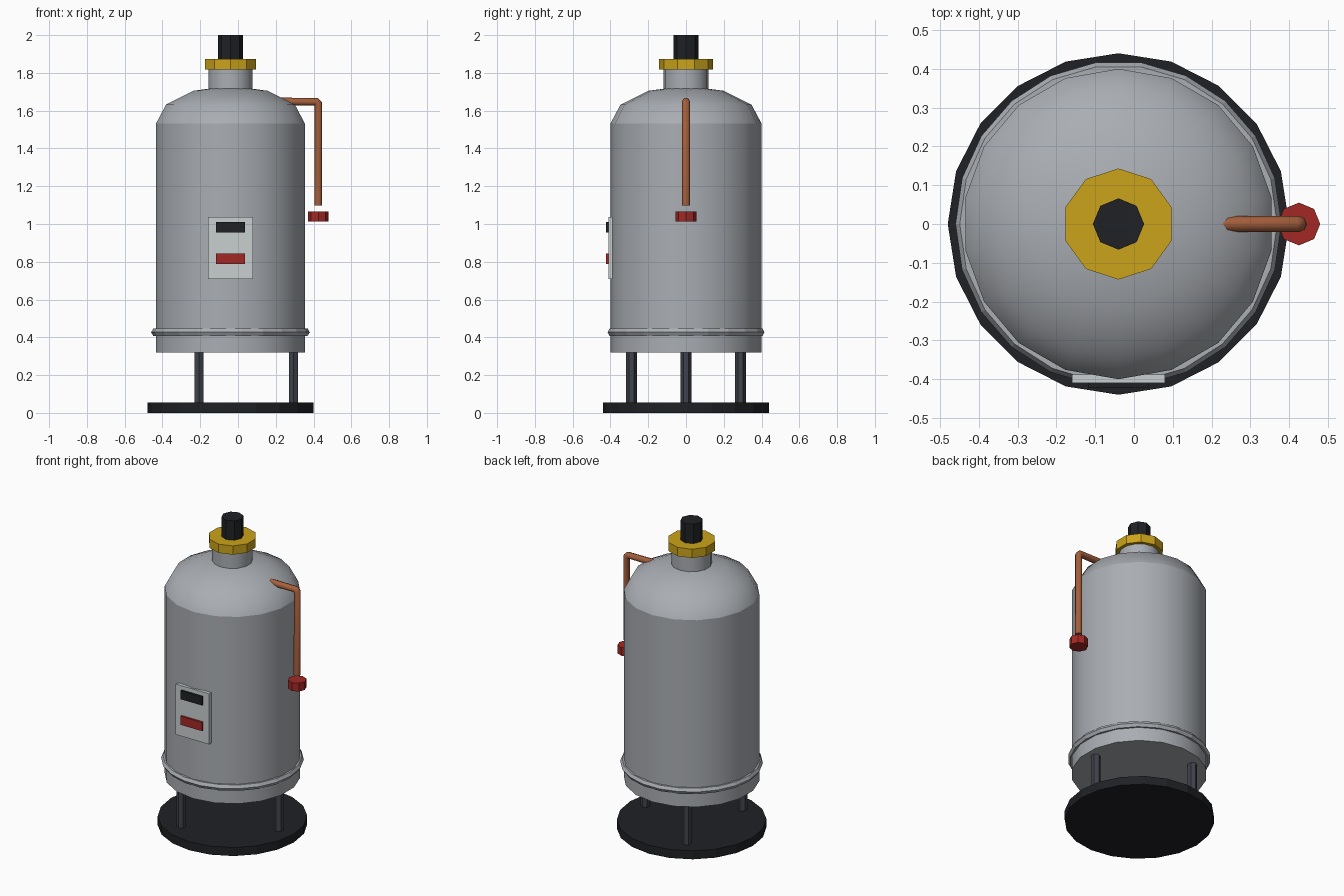
import bpy, bmesh, math

if "Cube" in bpy.data.objects:
    bpy.data.objects.remove(bpy.data.objects["Cube"])

CX = -0.04  # tank axis


def material(name, r, g, b):
    m = bpy.data.materials.new(name)
    m.diffuse_color = (r, g, b, 1)
    m.use_nodes = True
    m.node_tree.nodes["Principled BSDF"].inputs["Base Color"].default_value = m.diffuse_color
    return m


STEEL = material("steel", 0.40, 0.42, 0.45)
BLACK = material("black", 0.014, 0.015, 0.018)
DARK = material("dark_steel", 0.05, 0.056, 0.07)
YELLOW = material("yellow", 0.60, 0.37, 0.01)
COPPER = material("copper", 0.38, 0.115, 0.045)
RED = material("red", 0.36, 0.022, 0.018)
PALE = material("pale_grey", 0.58, 0.62, 0.62)


def finish(name, mat, smooth=False):
    o = bpy.context.object
    o.name = name
    o.data.materials.append(mat)
    if smooth:
        bpy.ops.object.shade_smooth_by_angle(angle=math.radians(35))
    return o


def cyl(name, x, y, z0, z1, r, n, mat, smooth=False):
    bpy.ops.mesh.primitive_cylinder_add(vertices=n, radius=r, depth=z1 - z0,
                                        location=(x, y, (z0 + z1) / 2))
    return finish(name, mat, smooth)


def box(name, x, y0, y1, z0, z1, w, mat):
    bpy.ops.mesh.primitive_cube_add(size=1, location=(x, (y0 + y1) / 2, (z0 + z1) / 2))
    bpy.context.object.scale = (w, y1 - y0, z1 - z0)
    return finish(name, mat)


# Base plate and three legs
cyl("base_plate", CX, 0, 0, 0.055, 0.44, 20, BLACK)
for i in range(3):
    a = i * math.tau / 3
    cyl(f"leg_{i + 1}", CX + 0.333 * math.cos(a), 0.333 * math.sin(a),
        0.05, 0.33, 0.028, 6, DARK)

# Tank body, band and domed top
cyl("tank_body", CX, 0, 0.32, 1.532, 0.40, 18, STEEL, True)
bpy.ops.mesh.primitive_torus_add(major_segments=22, minor_segments=6, major_radius=0.398,
                                 minor_radius=0.022, location=(CX, 0, 0.427))
finish("lower_band", STEEL)
bpy.ops.mesh.primitive_uv_sphere_add(segments=18, ring_count=6, radius=0.40,
                                     location=(CX, 0, 1.532))
dome = bpy.context.object
dome.scale.z = 0.5
bm = bmesh.new()
bm.from_mesh(dome.data)
bmesh.ops.delete(bm, geom=[v for v in bm.verts if v.co.z < -0.01], context='VERTS')
bm.to_mesh(dome.data)
bm.free()
finish("dome", STEEL, True)

# Neck, collar and cap
cyl("neck", CX, 0, 1.68, 1.82, 0.119, 14, STEEL, True)
cyl("collar", CX, 0, 1.817, 1.874, 0.143, 10, YELLOW)
cyl("cap", CX, 0, 1.87, 2.0, 0.066, 8, BLACK)

# Bent outlet pipe
cu = bpy.data.curves.new("outlet_pipe", 'CURVE')
cu.dimensions = '3D'
cu.bevel_depth = 0.021
cu.bevel_resolution = 2
cu.use_fill_caps = True
sp = cu.splines.new('POLY')
path = [(0.2, 1.648), (0.414, 1.648), (0.425, 1.637), (0.425, 1.097)]
sp.points.add(len(path) - 1)
for p, (x, z) in zip(sp.points, path):
    p.co = (x, 0, z, 1)
cu.materials.append(COPPER)
bpy.context.collection.objects.link(bpy.data.objects.new("outlet_pipe", cu))

# Valve knob under the pipe
cyl("valve_knob", 0.425, 0, 1.012, 1.066, 0.055, 8, RED)

# Control panel with display and button
box("control_panel", CX, -0.41, -0.388, 0.708, 1.036, 0.24, PALE)
box("display", CX, -0.423, -0.40, 0.954, 1.01, 0.155, BLACK)
box("button_bar", CX, -0.423, -0.40, 0.788, 0.844, 0.155, RED)
